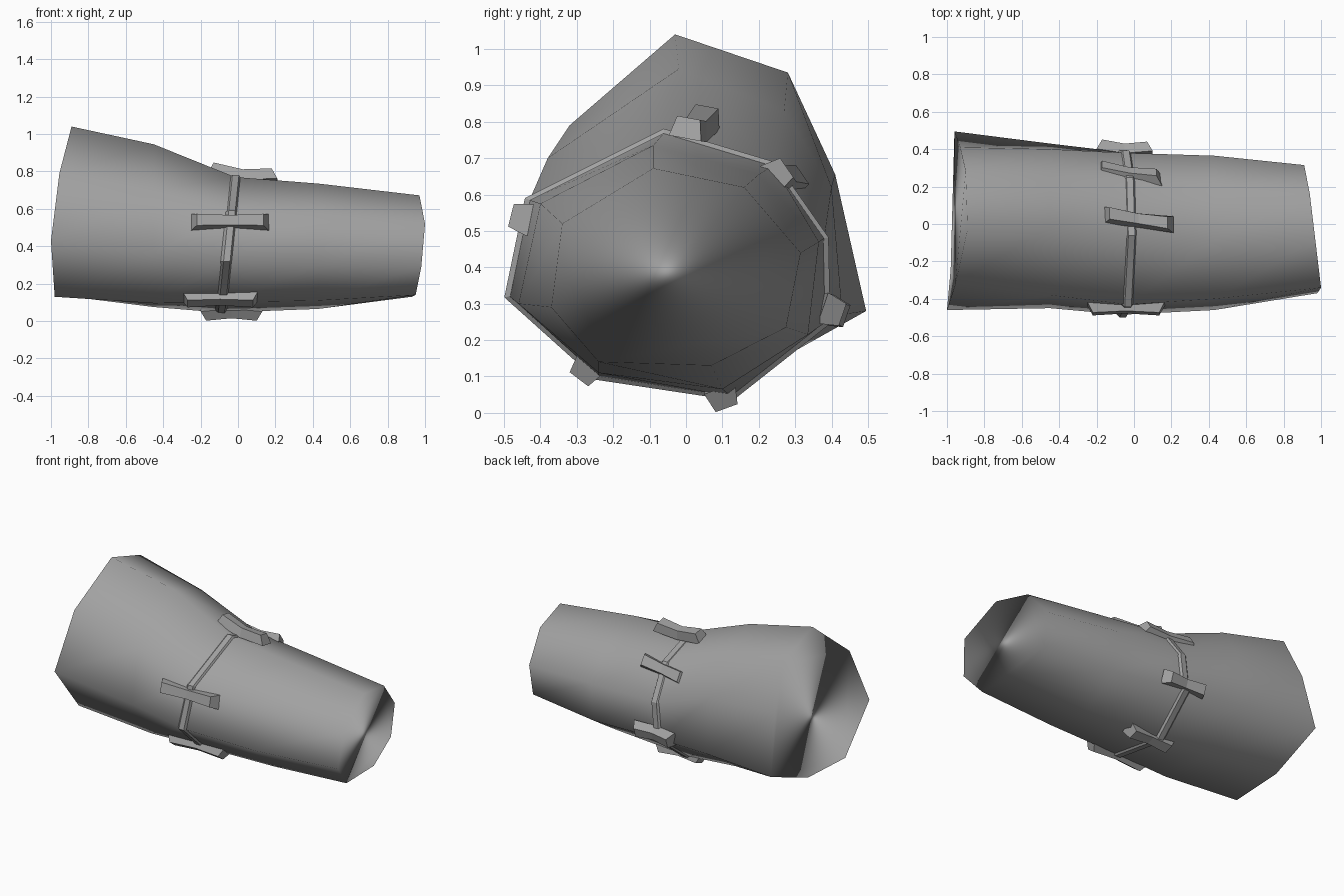
import bpy, bmesh
from mathutils import Vector

if "Cube" in bpy.data.objects:
    bpy.data.objects.remove(bpy.data.objects["Cube"])

grey = bpy.data.materials.new("mid grey")
grey.diffuse_color = (0.36, 0.36, 0.36, 1)
grey.use_nodes = True
grey.node_tree.nodes["Principled BSDF"].inputs["Base Color"].default_value = grey.diffuse_color


def finish(name, bm, smooth):
    bmesh.ops.recalc_face_normals(bm, faces=bm.faces[:])
    mesh = bpy.data.meshes.new(name)
    bm.to_mesh(mesh)
    bm.free()
    mesh.materials.append(grey)
    for p in mesh.polygons:
        p.use_smooth = smooth
    obj = bpy.data.objects.new(name, mesh)
    bpy.context.collection.objects.link(obj)
    return obj


def ring(xs, yz):
    return [Vector((x, y, z)) for x, (y, z) in zip(xs, yz)]


def scaled(points, s, dx):
    c = sum(points, Vector()) / len(points)
    return [c + (p - c) * s + Vector((dx, 0, 0)) for p in points]


def bridge(bm, a, b):
    n = len(a)
    for i in range(n):
        j = (i + 1) % n
        bm.faces.new((a[i], a[j], b[j], b[i]))


# Eight-sided cross-sections, starting at the top and turning towards the back
wide_end = ring([-.89, -.9, -.93, -.96, -.97, -.98, -1, -.955],
                [(-.03, 1.04), (.28, .935), (.41, .655), (.495, .28),
                 (.13, .14), (-.24, .13), (-.46, .43), (-.32, .79)])
bulge = ring([-.45] * 8,
             [(-.02, .945), (.27, .83), (.4, .62), (.43, .27),
              (.13, .075), (-.25, .095), (-.45, .36), (-.38, .7)])
seam_yz = [(-.06, .77), (.24, .68), (.38, .48), (.385, .25),
           (.125, .045), (-.24, .1), (-.485, .32), (-.43, .585)]
seam = ring([-.095 + .08 * z / .78 for _, z in seam_yz], seam_yz)
middle = ring([.43] * 8,
              [(-.09, .735), (.2, .655), (.365, .47), (.335, .215),
               (.1, .065), (-.24, .11), (-.46, .3), (-.4, .575)])
narrow_end = ring([.97, .94, .91, .91, .93, .95, .98, 1],
                  [(-.09, .672), (.16, .62), (.315, .44), (.275, .235),
                   (.07, .13), (-.24, .14), (-.37, .29), (-.34, .52)])

# Body: closed tube whose shading follows the side walls
bm = bmesh.new()
loops = [[bm.verts.new(p) for p in r]
         for r in (wide_end, bulge, seam, middle, narrow_end)]
for a, b in zip(loops, loops[1:]):
    bridge(bm, a, b)
bmesh.ops.recalc_face_normals(bm, faces=bm.faces[:])
bm.normal_update()
wall_normals = [v.normal.copy() for v in bm.verts]
bm.faces.new(loops[0])
bm.faces.new(loops[-1])
body = finish("body", bm, True)
body.data.normals_split_custom_set_from_vertices(wall_normals)

# Seam band running round the waist
bm = bmesh.new()
loops = [[bm.verts.new(p) for p in scaled(seam, s, dx)]
         for s, dx in ((.985, -.035), (1.03, -.015), (1.03, .02), (.97, .035))]
for k in range(4):
    bridge(bm, loops[k], loops[(k + 1) % 4])
finish("seam_band", bm, False)


# Bent staples across the seam, each with raised ends
def staple(x0, x1, y, z, lift0, lift1, skew):
    out = Vector((0, y + .04, z - .43)).normalized()
    side = Vector((1, 0, 0)).cross(out)
    bm = bmesh.new()
    stations = []
    for x, lift, w, turn, inset in ((x0, lift0, 1, -skew, .03),
                                    ((x0 + x1) / 2, 0, .85, 0, 0),
                                    (x1, lift1, 1, skew, -.03)):
        c = Vector((x, y, z)) + out * lift + side * turn
        stations.append([
            bm.verts.new(c + side * s * w + out * r
                         + Vector((inset if r > 0 else 0, 0, 0)))
            for s, r in ((-.045, -.035), (.045, -.035), (.032, .022), (-.032, .022))])
    for a, b in zip(stations, stations[1:]):
        bridge(bm, a, b)
    bm.faces.new(stations[0])
    bm.faces.new(stations[-1])
    finish("staple", bm, False)


for args in ((-.16, .21, .025, .785, .04, .0, .022),
             (-.2, .15, .27, .645, .025, .0, .02),
             (-.2, .1, .4, .28, .022, .01, 0),
             (-.2, .13, .1, .045, .012, .012, 0),
             (-.3, .11, -.275, .118, .01, .01, 0),
             (-.25, .165, -.45, .535, .01, .01, 0)):
    staple(*args)
